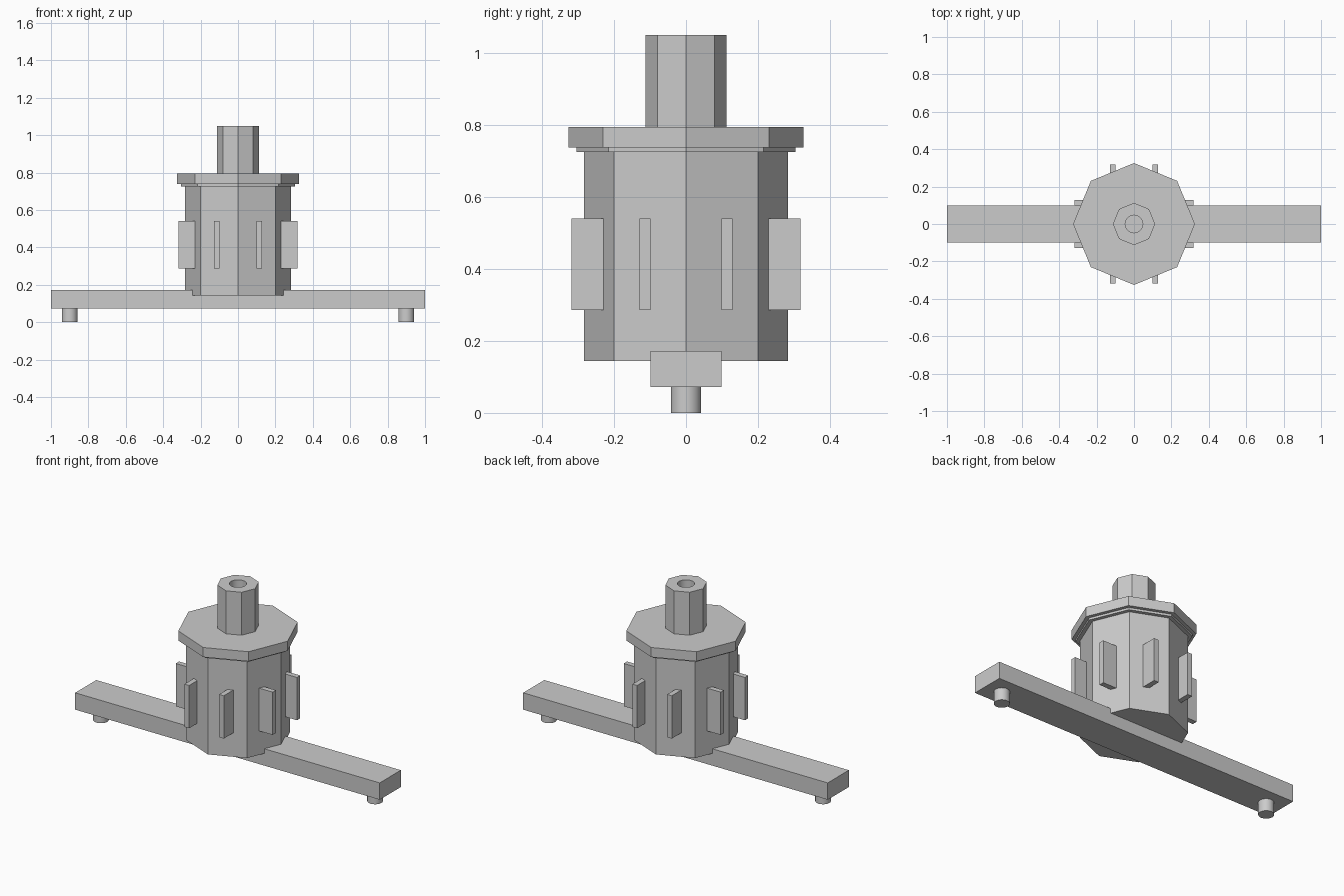
import bpy
from math import radians

cube = bpy.data.objects.get("Cube")
if cube:
    bpy.data.objects.remove(cube, do_unlink=True)

grey = bpy.data.materials.new("plain_grey")
grey.use_nodes = True
colour = (0.6, 0.6, 0.6, 1)
grey.diffuse_color = colour
grey.node_tree.nodes["Principled BSDF"].inputs["Base Color"].default_value = colour


def prism(name, radius, bottom, top, sides=8, x=0):
    """Upright prism with corners on the x and y axes."""
    bpy.ops.mesh.primitive_cylinder_add(
        vertices=sides, radius=radius, depth=top - bottom,
        location=(x, 0, (bottom + top) / 2))
    ob = bpy.context.object
    ob.name = name
    ob.data.materials.append(grey)
    if sides > 8:
        bpy.ops.object.shade_smooth_by_angle(angle=radians(40))
    return ob


def box(name, size, centre):
    bpy.ops.mesh.primitive_cube_add(size=1, location=centre)
    ob = bpy.context.object
    ob.name = name
    ob.scale = size
    bpy.ops.object.transform_apply(location=False, rotation=False, scale=True)
    ob.data.materials.append(grey)
    return ob


# Octagonal housing, collar and lid
prism("housing", 0.283, 0.144, 0.726)
prism("collar", 0.305, 0.725, 0.739)
prism("lid", 0.326, 0.738, 0.795)

# Hollow octagonal shaft
shaft = prism("shaft", 0.113, 0.794, 1.05)
bore = prism("bore_cutter", 0.047, 0.80, 1.1, sides=32)
bore.hide_render = True
cut = shaft.modifiers.new("bore", 'BOOLEAN')
cut.operation = 'DIFFERENCE'
cut.solver = 'EXACT'
cut.object = bore
bpy.context.view_layer.objects.active = shaft
bpy.ops.object.modifier_apply(modifier=cut.name)
bpy.data.objects.remove(bore, do_unlink=True)
bpy.ops.object.select_all(action='DESELECT')
shaft.select_set(True)
bpy.ops.object.shade_smooth_by_angle(angle=radians(30))

# Base bar with a round peg under each end
box("base_bar", (2, 0.198, 0.1), (0, 0, 0.122))
for side, x in (("left", 0.9), ("right", -0.9)):
    prism(side + "_peg", 0.042, 0, 0.073, sides=32, x=x)

# Eight upright fins, two on each side of the housing
for a in (-1, 1):
    for b in (-1, 1):
        end = ("back" if b > 0 else "front") + ("_left" if a > 0 else "_right")
        box(end + "_fin", (0.031, 0.12, 0.254), (a * 0.114, b * 0.258, 0.413))
        box(end + "_side_fin", (0.12, 0.031, 0.254), (a * 0.258, b * 0.114, 0.413))
